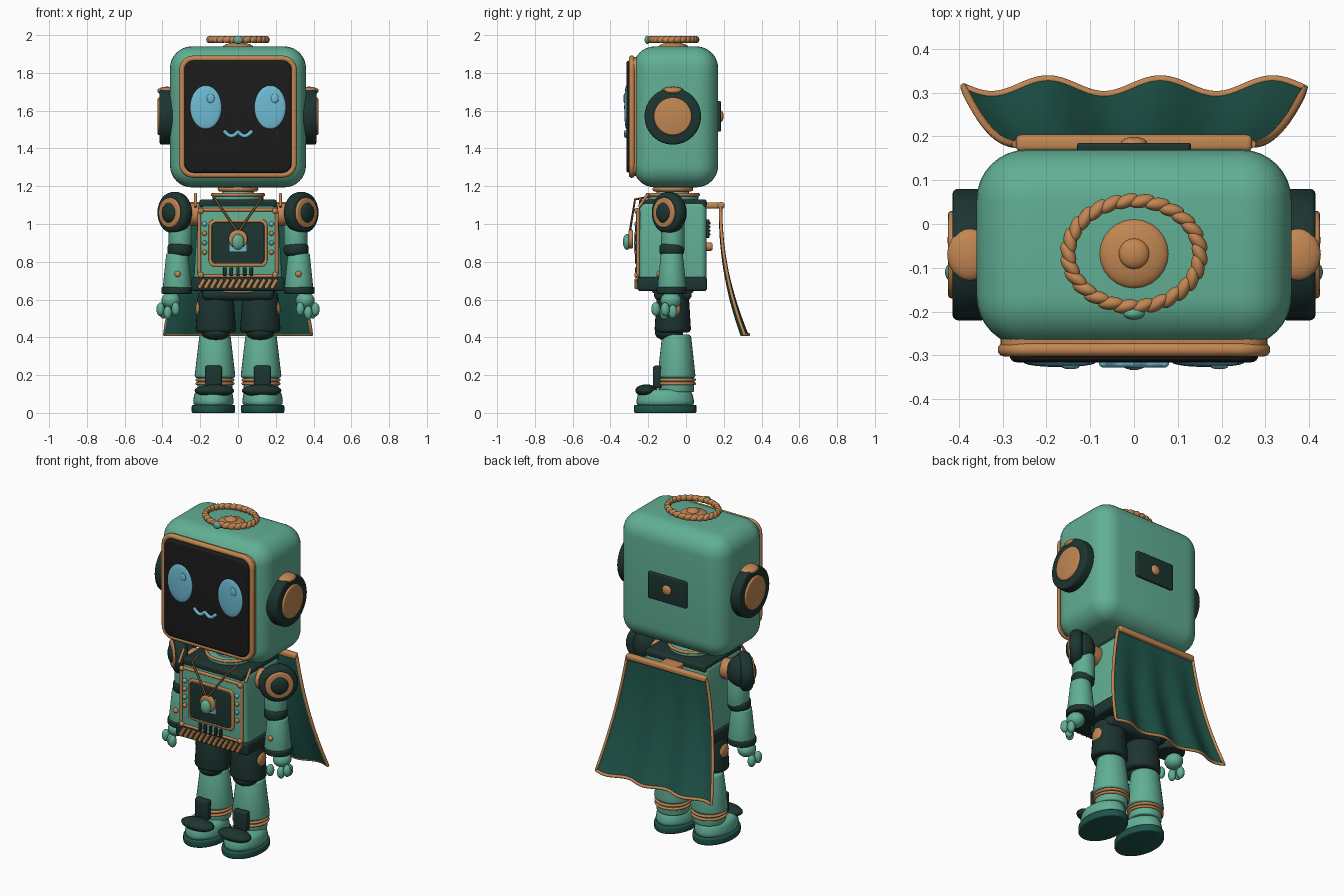
import bpy, bmesh
from math import sin, cos, pi, radians
from mathutils import Matrix, Vector

default_cube = bpy.data.objects.get("Cube")
if default_cube:
    bpy.data.objects.remove(default_cube, do_unlink=True)


def material(name, *rgb):
    mat = bpy.data.materials.new(name)
    mat.use_nodes = True
    mat.diffuse_color = (*rgb, 1)
    shader = next(n for n in mat.node_tree.nodes if n.type == "BSDF_PRINCIPLED")
    shader.inputs["Base Color"].default_value = (*rgb, 1)
    return mat


green = material("mint green", .12, .43, .3)
dark = material("dark pine", .012, .035, .03)
copper = material("copper", .54, .24, .085)
black = material("screen black", .011, .011, .012)
blue = material("sky blue", .16, .5, .66)
cloth = material("cape green", .013, .09, .068)
cord = material("brown cord", .2, .08, .03)


def finish(name, data, mat, bevel=0, segments=4, solid=0):
    """Link the data as an object, bake its modifiers and smooth it."""
    ob = bpy.data.objects.new(name, data)
    bpy.context.collection.objects.link(ob)
    data.materials.append(mat)
    if solid:
        ob.modifiers.new("Thickness", "SOLIDIFY").thickness = solid
    if bevel:
        mod = ob.modifiers.new("Bevel", "BEVEL")
        mod.width, mod.segments, mod.limit_method = bevel, segments, "ANGLE"
    bpy.ops.object.select_all(action="DESELECT")
    bpy.context.view_layer.objects.active = ob
    ob.select_set(True)
    bpy.ops.object.convert(target="MESH")
    bpy.ops.object.shade_smooth_by_angle(angle=radians(40))
    return ob


def to_object(name, bm, mat, **options):
    mesh = bpy.data.meshes.new(name)
    bmesh.ops.recalc_face_normals(bm, faces=bm.faces)
    bm.to_mesh(mesh)
    bm.free()
    return finish(name, mesh, mat, **options)


def placed(loc, size, axis):
    turn = Vector(axis).to_track_quat("Z", "Y").to_matrix().to_4x4()
    return Matrix.Translation(loc) @ turn @ Matrix.Diagonal((*size, 1))


def box(name, loc, size, mat, bevel=.01, taper=1, segments=4):
    bm = bmesh.new()
    bmesh.ops.create_cube(bm, size=1)
    for v in bm.verts:
        if v.co.z > 0:
            v.co.x *= taper
        v.co = Vector(a * b + c for a, b, c in zip(v.co, size, loc))
    return to_object(name, bm, mat, bevel=bevel, segments=segments)


def ball(name, loc, size, mat, axis=(0, 0, 1)):
    bm = bmesh.new()
    bmesh.ops.create_uvsphere(bm, u_segments=24, v_segments=14, radius=1, matrix=placed(loc, size, axis))
    return to_object(name, bm, mat)


def drum(name, loc, radius, height, mat, axis=(0, 0, 1), top=1, depth=1, bevel=.008):
    """Cylinder; top scales the upper radius, depth squashes it."""
    bm = bmesh.new()
    bmesh.ops.create_cone(bm, cap_ends=True, segments=32, radius1=radius, radius2=radius * top,
                          depth=height, matrix=placed(loc, (1, depth, 1), axis))
    return to_object(name, bm, mat, bevel=bevel, segments=3)


def tube(name, points, radius, mat, cyclic=False):
    curve = bpy.data.curves.new(name, "CURVE")
    curve.dimensions = "3D"
    curve.bevel_depth, curve.bevel_resolution = radius, 3
    curve.use_fill_caps = True
    line = curve.splines.new("POLY")
    line.points.add(len(points) - 1)
    for p, co in zip(line.points, points):
        p.co = (*co, 1)
    line.use_cyclic_u = cyclic
    return finish(name, curve, mat)


def outline(z, w, h, r, y):
    """Rounded rectangle facing the front, given by half sizes."""
    pts = []
    for i, (sx, sz) in enumerate(((1, 1), (-1, 1), (-1, -1), (1, -1))):
        for k in range(9):
            a = (i + k / 8) * pi / 2
            pts.append((sx * (w - r) + r * cos(a), y, z + sz * (h - r) + r * sin(a)))
    return pts


def plate(name, z, w, h, r, y, thick, mat, bevel=.005):
    bm = bmesh.new()
    face = bm.faces.new([bm.verts.new(p) for p in outline(z, w, h, r, y)])
    new = bmesh.ops.extrude_face_region(bm, geom=[face])["geom"]
    for v in new:
        if isinstance(v, bmesh.types.BMVert):
            v.co.y += thick
    return to_object(name, bm, mat, bevel=bevel)


def ring(name, loc, rx, ry, radius, mat):
    x, y, z = loc
    turns = [i * pi / 24 for i in range(48)]
    tube(name, [(x + rx * cos(a), y + ry * sin(a), z) for a in turns], radius, mat, True)


# Head with framed screen face
box("head", (0, -.055, 1.567), (.72, .45, .746), green, .115, segments=8)
plate("face_backing", 1.568, .305, .315, .06, -.29, .06, copper)
tube("face_frame", outline(1.568, .296, .308, .06, -.287), .016, copper, True)
plate("face_screen", 1.568, .284, .297, .05, -.316, .03, black, .018)
for s in (-1, 1):
    ball("eye", (.17 * s, -.316, 1.618), (.083, .011, .115), blue)
    ball("eye_highlight", (.17 * s + .025, -.326, 1.665), (.02, .006, .024), blue)
    ball("mouth_end", (.07 * s, -.318, 1.488), (.01, .01, .01), blue)
tube("mouth", [(.07 * i / 16, -.318, 1.488 - .022 * abs(sin(i * pi / 16))) for i in range(-16, 17)], .01, blue)
plate("head_back_panel", 1.57, .13, .08, .01, .165, .02, dark)
ball("head_back_knob", (0, .185, 1.57), (.03, .014, .03), copper)

# Ears
for s in (-1, 1):
    drum("ear", (.375 * s, -.07, 1.57), .15, .08, dark, (s, 0, 0), bevel=.012)
    drum("ear_disc", (.412 * s, -.07, 1.57), .1, .026, copper, (s, 0, 0))
    ball("ear_top_cap", (.375 * s, -.07, 1.705), (.052, .06, .022), copper)

# Braided halo and crown dome
halo = (0, -.068, 1.977)
ring("halo_core", halo, .15, .121, .011, copper)
for i in range(26):
    a = i * pi / 13
    spot = Vector((.15 * cos(a), .121 * sin(a), 0)) + Vector(halo)
    along = Vector((-sin(a) - .35 * cos(a), .8 * cos(a) - .35 * sin(a), .15))
    ball("halo_strand", spot, (.015, .019, .03), copper, along)
ball("halo_gem", (0, -.205, 1.975), (.025, .014, .022), green)
ball("crown_dome", (0, -.068, 1.936), (.08, .08, .025), copper)
ball("crown_knob", (0, -.068, 1.957), (.035, .035, .018), copper)

# Neck and torso
drum("neck", (0, -.07, 1.17), .085, .08, blue)
drum("neck_collar", (0, -.07, 1.14), .135, .03, green)
ring("neck_lower_ring", (0, -.07, 1.155), .135, .135, .009, copper)
ring("neck_upper_ring", (0, -.07, 1.185), .095, .095, .013, copper)
box("torso", (0, -.07, .9), (.47, .355, .44), green, .03, .89)
box("torso_top", (0, -.07, 1.108), (.41, .36, .045), dark, .015)
box("torso_base", (0, -.073, .683), (.49, .37, .075), dark, .015)
tube("chest_frame", outline(.9, .205, .175, .012, -.255), .009, copper, True)
plate("chest_panel", .9, .2, .17, .01, -.257, .02, green)
plate("chest_screen_rim", .9, .155, .125, .03, -.266, .02, copper)
plate("chest_screen", .9, .14, .11, .025, -.271, .02, dark)
plate("chest_window", .9, .045, .045, .004, -.275, .01, blue, .001)
for s in (-1, 1):
    for z in (.73, 1.07):
        ball("chest_rivet", (.197 * s, -.262, z), (.016, .012, .016), copper)
    for i, mat in enumerate((copper, green, copper, blue)):
        ball("chest_button", (.177 * s, -.262, .85 + .05 * i), (.013, .012, .013), mat)
    tube("necklace", [(.13 * s, -.19, 1.145), (.12 * s, -.27, 1.13), (0, -.298, .955)], .006, cord)
    tube("shoulder_strap", [(.225 * s, -.2, 1.16), (.225 * s, -.25, 1.09)], .008, copper)
for i in range(5):
    box("chest_vent", (.035 * (i - 2), -.265, .748), (.018, .012, .045), dark, .004)
for i in range(13):
    x = .032 * (i - 6)
    tube("base_slat", [(x - .014, -.262, .66), (x + .014, -.262, .708)], .01, copper)
drum("pendant", (0, -.292, .92), .05, .024, copper, (0, -1, 0))
ball("pendant_gem", (0, -.312, .905), (.033, .022, .042), green)
box("back_vent", (0, .11, .975), (.2, .03, .1), dark)
for i in range(4):
    box("back_vent_slat", (0, .125, .945 + .02 * i), (.17, .012, .009), dark, .002)
drum("back_knob", (0, .12, .88), .022, .04, copper, (0, 1, 0))

# Cape with wavy hem
box("cape_bar", (0, .185, 1.098), (.54, .038, .035), copper, .012)
box("cape_clip", (0, .145, 1.098), (.12, .1, .03), copper)


def cape_point(u, t):
    wave = .018 * cos((u * .39 - .06) * 2 * pi / .257)
    return Vector((u * (.27 + .12 * t), .183 + .13 * t * t + wave * t, 1.095 - .68 * t))


bm = bmesh.new()
rows = [[bm.verts.new(cape_point(i / 30, k / 16)) for i in range(-30, 31)] for k in range(17)]
for upper, lower in zip(rows, rows[1:]):
    for i in range(60):
        bm.faces.new((upper[i], upper[i + 1], lower[i + 1], lower[i]))
to_object("cape", bm, cloth, solid=.008)
edge = [cape_point(-1, k / 16) for k in range(17)]
edge += [cape_point(i / 30, 1) for i in range(-29, 30)]
edge += [cape_point(1, 1 - k / 16) for k in range(17)]
tube("cape_hem", edge, .009, copper)

# Arms
for s in (-1, 1):
    out = Vector((s, -1, 0)).normalized()
    hub = Vector((.335 * s, -.09, 1.06))
    drum("shoulder_axle", (.25 * s, -.08, 1.05), .06, .12, copper, (s, 0, 0))
    ball("shoulder_ball", hub - out * .02, (.08, .08, .1), dark)
    drum("shoulder_disc", hub, .11, .07, dark, out, bevel=.025)
    drum("shoulder_ring", hub + out * .035, .08, .022, copper, out)
    ball("shoulder_cap", hub + out * .045, (.05, .05, .018), dark, out)
    drum("upper_arm", (.305 * s, -.07, .94), .062, .15, green)
    drum("elbow", (.308 * s, -.075, .865), .066, .07, dark, bevel=.025)
    drum("forearm", (.322 * s, -.075, .75), .077, .19, green, top=.75)
    drum("cuff", (.325 * s, -.075, .648), .081, .036, dark)
    ball("forearm_button", (.32 * s, -.145, .735), (.016, .012, .016), copper)
    ball("palm", (.355 * s, -.08, .595), (.05, .055, .045), green)
    for dx, dy, z in ((.05, -.03, .548), (.035, .01, .535), (.012, -.035, .53), (-.03, -.08, .55)):
        ball("finger", (.36 * s + dx * s, -.08 + dy, z), (.022, .024, .036), green)

# Legs and shoes
box("pelvis", (0, -.07, .63), (.38, .2, .07), dark, .03)
ring("waist_ring", (0, -.07, .645), .17, .1, .01, copper)
for s in (-1, 1):
    x = .118 * s
    drum("thigh", (x, -.07, .535), .108, .22, dark, top=.86, depth=.9, bevel=.02)
    ball("hip_disc", (.207 * s, -.07, .55), (.018, .04, .045), copper)
    ball("knee", (x, -.09, .425), (.075, .075, .045), dark)
    drum("shin", (.122 * s, -.05, .3), .109, .23, green, top=.75, depth=.93, bevel=.015)
    drum("ankle", (.122 * s, -.05, .16), .092, .1, green)
    for z in (.155, .175):
        ring("ankle_ring", (.122 * s, -.05, z), .095, .095, .008, copper)
    drum("sole", (.13 * s, -.11, .021), .115, .042, cloth, depth=1.44)
    drum("shoe", (.13 * s, -.11, .08), .112, .09, green, top=.87, depth=1.42, bevel=.03)
    ball("toe_cap", (.125 * s, -.21, .118), (.105, .058, .033), dark)
    box("shoe_tongue", (.13 * s, -.152, .19), (.09, .045, .12), dark, .012)
